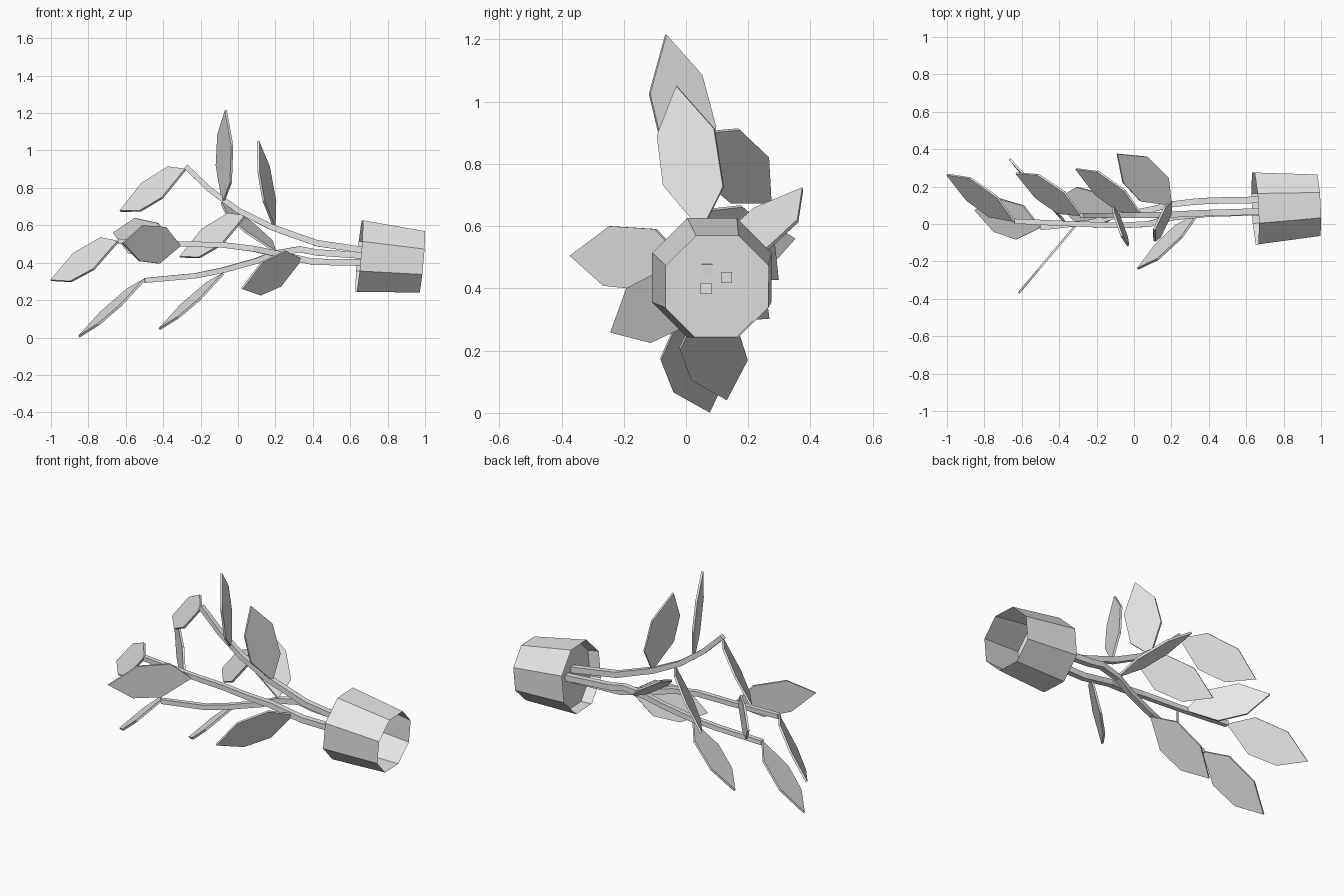
import bpy, bmesh, math
from mathutils import Vector

if "Cube" in bpy.data.objects:
    bpy.data.objects.remove(bpy.data.objects["Cube"])

grey = bpy.data.materials.new("plain_grey")
grey.use_nodes = True
grey.diffuse_color = (0.8, 0.8, 0.8, 1)
grey.node_tree.nodes["Principled BSDF"].inputs["Base Color"].default_value = (0.8, 0.8, 0.8, 1)


def finish(bm, name):
    bmesh.ops.recalc_face_normals(bm, faces=bm.faces)
    mesh = bpy.data.meshes.new(name)
    bm.to_mesh(mesh)
    bm.free()
    mesh.materials.append(grey)
    obj = bpy.data.objects.new(name, mesh)
    bpy.context.collection.objects.link(obj)
    return obj


def ring(bm, centre, axis, radius, sides, turn):
    """Regular polygon of vertices around an axis."""
    axis = axis.normalized()
    side = Vector((0, 0, 1)).cross(axis).normalized()
    up = axis.cross(side)
    angles = [turn + math.tau * i / sides for i in range(sides)]
    return [bm.verts.new(centre + radius * (side * math.cos(a) + up * math.sin(a))) for a in angles]


def bridge(bm, a, b):
    for i in range(len(a)):
        j = (i + 1) % len(a)
        bm.faces.new((a[i], a[j], b[j], b[i]))


# Tipped-over pot: open tapered shell with a soil disc set inside the mouth
MOUTH, BASE = Vector((0.648, 0.083, 0.435)), Vector((0.983, 0.1, 0.405))
MOUTH_R, BASE_R, SOIL = 0.208, 0.178, 0.2
axis = BASE - MOUTH
turn = math.pi / 8

bm = bmesh.new()
bridge(bm, ring(bm, MOUTH, axis, MOUTH_R, 8, turn), ring(bm, BASE, axis, BASE_R, 8, turn))
finish(bm, "pot")

bm = bmesh.new()
bm.faces.new(ring(bm, MOUTH.lerp(BASE, SOIL), axis, MOUTH_R + (BASE_R - MOUTH_R) * SOIL, 8, turn))
finish(bm, "soil")


# Stems: square tubes that taper slightly towards the end
def stem(name, points):
    pts = [Vector(p) for p in points]
    bm = bmesh.new()
    last = len(pts) - 1
    rings = []
    for i, p in enumerate(pts):
        tangent = pts[min(i + 1, last)] - pts[max(i - 1, 0)]
        rings.append(ring(bm, p, tangent, 0.025 - 0.006 * i / last, 4, math.pi / 4))
    for a, b in zip(rings, rings[1:]):
        bridge(bm, a, b)
    bm.faces.new(rings[0])
    bm.faces.new(rings[-1])
    finish(bm, name)


stem("upper_stem", [(0.72, 0.068, 0.46), (0.42, 0.06, 0.505), (0.18, 0.05, 0.59),
                    (0, 0.047, 0.68), (-0.15, 0.045, 0.79), (-0.28, 0.045, 0.915)])
stem("middle_stem", [(0.72, 0.065, 0.4), (0.4, 0.055, 0.405), (0.2, 0.035, 0.45),
                     (0.08, 0, 0.475), (-0.08, -0.008, 0.495), (-0.3, 0, 0.5), (-0.64, 0.015, 0.515)])
stem("lower_stem", [(0.72, 0.13, 0.435), (0.42, 0.125, 0.455), (0.33, 0.12, 0.472), (0.2, 0.105, 0.45),
                    (0.1, 0.08, 0.41), (-0.08, 0.045, 0.36), (-0.23, 0.01, 0.33), (-0.5, -0.02, 0.305)])


# Leaves: thin six-sided plates from base to tip, spread along a width direction
def leaf(name, base, tip, spread, thick=0.012):
    base, tip = Vector(base), Vector(tip)
    along = tip - base
    d = along.normalized()
    w = Vector(spread)
    w = (w - d * w.dot(d)).normalized()
    n = d.cross(w) * thick / 2
    outline = [(0, 0), (0.26, 0.097), (0.66, 0.1), (1, 0), (0.7, -0.092), (0.36, -0.1)]
    bm = bmesh.new()
    sheets = [[bm.verts.new(base + along * t + w * h + n * s) for t, h in outline] for s in (-1, 1)]
    for sheet in sheets:
        bm.faces.new(sheet)
    bridge(bm, *sheets)
    finish(bm, name)


DROOP = (0.03, 0.12, 0.17)
FLAT = (-0.02, 0.95, 0.25)
leaf("upright_leaf_outer", (-0.08, 0.045, 0.72), (-0.065, -0.065, 1.215), (0.39, -0.92, 0))
leaf("upright_leaf_inner", (0.195, 0.05, 0.585), (0.108, -0.03, 1.05), (0.3, 0.93, 0))
leaf("upper_end_leaf", (-0.28, 0.045, 0.9), (-0.63, 0.272, 0.675), DROOP)
leaf("upper_back_leaf", (0.04, 0.05, 0.65), (-0.31, 0.295, 0.43), DROOP)
leaf("middle_end_leaf", (-0.64, 0.015, 0.515), (-1, 0.265, 0.305), DROOP)
leaf("middle_front_leaf", (-0.31, -0.005, 0.49), (-0.617, -0.37, 0.505), (0, 0, 1))
leaf("middle_back_leaf", (-0.36, 0, 0.5), (-0.665, 0.348, 0.56), (0.05, 0, 1))
leaf("lower_end_leaf", (-0.5, -0.02, 0.31), (-0.85, 0.075, 0.005), FLAT)
leaf("lower_mid_leaf", (-0.08, 0.045, 0.34), (-0.42, 0.13, 0.045), FLAT)
leaf("lower_back_leaf", (0.2, 0.1, 0.46), (-0.09, 0.375, 0.72), (0.15, 0.11, -0.06))
leaf("low_front_leaf", (0.34, 0.05, 0.42), (0.02, -0.24, 0.26), (-0.02, -0.11, 0.17))
